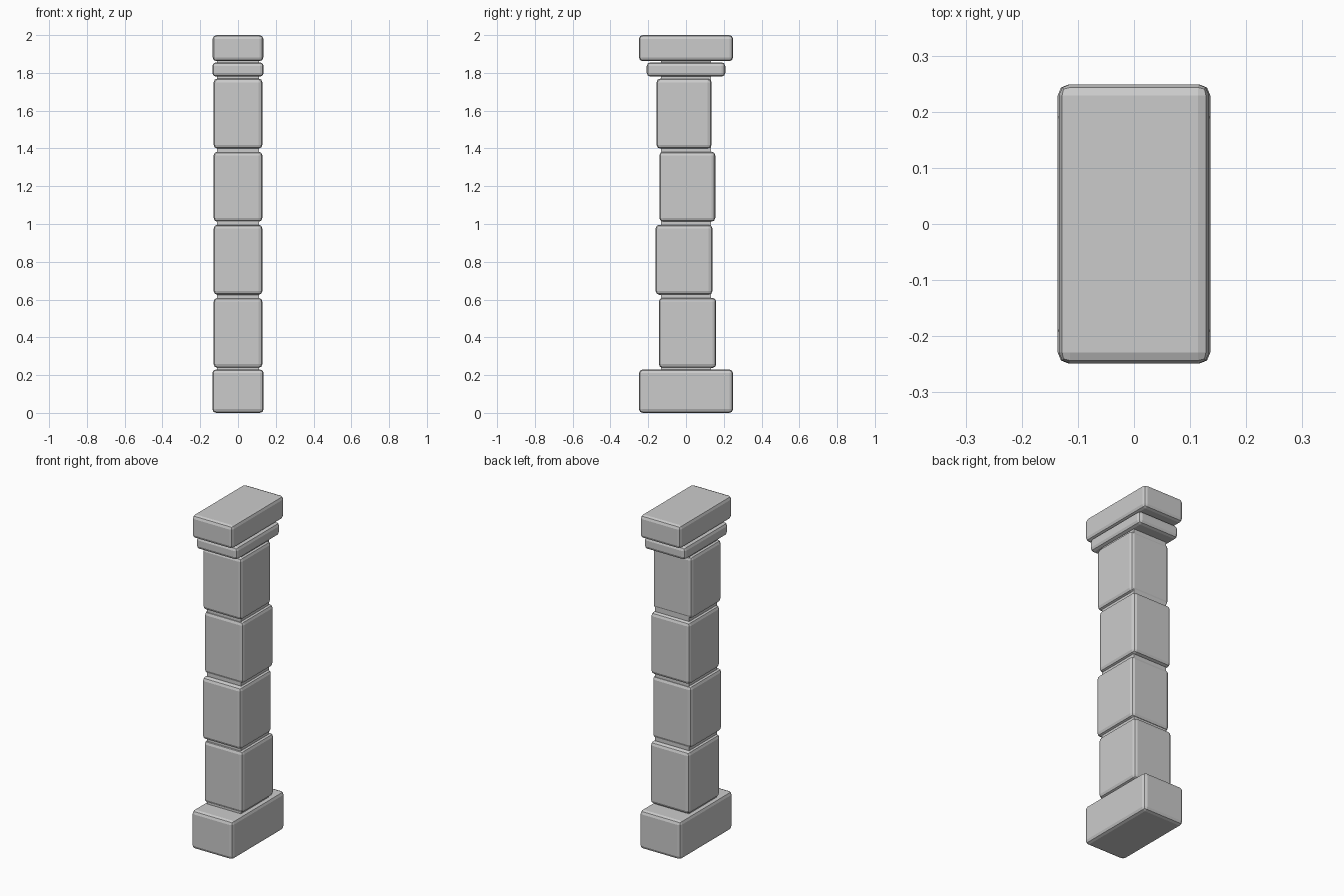
import bpy

if "Cube" in bpy.data.objects:
    bpy.data.objects.remove(bpy.data.objects["Cube"])


def block(name, hx, y0, y1, z0, z1, bevel=0.02):
    """Box spanning -hx..hx, y0..y1, z0..z1 with chamfer-rounded edges."""
    bpy.ops.mesh.primitive_cube_add(size=1, location=(0, (y0 + y1) / 2, (z0 + z1) / 2))
    ob = bpy.context.object
    ob.name = name
    ob.scale = (2 * hx, y1 - y0, z1 - z0)
    bpy.ops.object.transform_apply(location=False, rotation=False, scale=True)
    if bevel:
        mod = ob.modifiers.new("Worn edges", 'BEVEL')
        mod.width = bevel
        mod.segments = 2
    return ob


# Base plinth
block("base_stone", 0.136, -0.249, 0.249, 0.0, 0.23)

# Four shaft stones, alternately shifted front and back
shaft = [(-0.144, 0.160, 0.238), (-0.161, 0.140, 0.625),
         (-0.141, 0.155, 1.012), (-0.156, 0.135, 1.399)]
for i, (y0, y1, z0) in enumerate(shaft):
    block(f"shaft_stone_{i + 1}", 0.129, y0, y1, z0, z0 + 0.371)

# Mortar core seen in the joints
block("mortar_core", 0.112, -0.132, 0.132, 0.2, 1.88, bevel=0)

# Capital slab and top stone
block("capital_slab", 0.136, -0.208, 0.208, 1.78, 1.856)
block("top_stone", 0.134, -0.249, 0.249, 1.862, 2.0)
